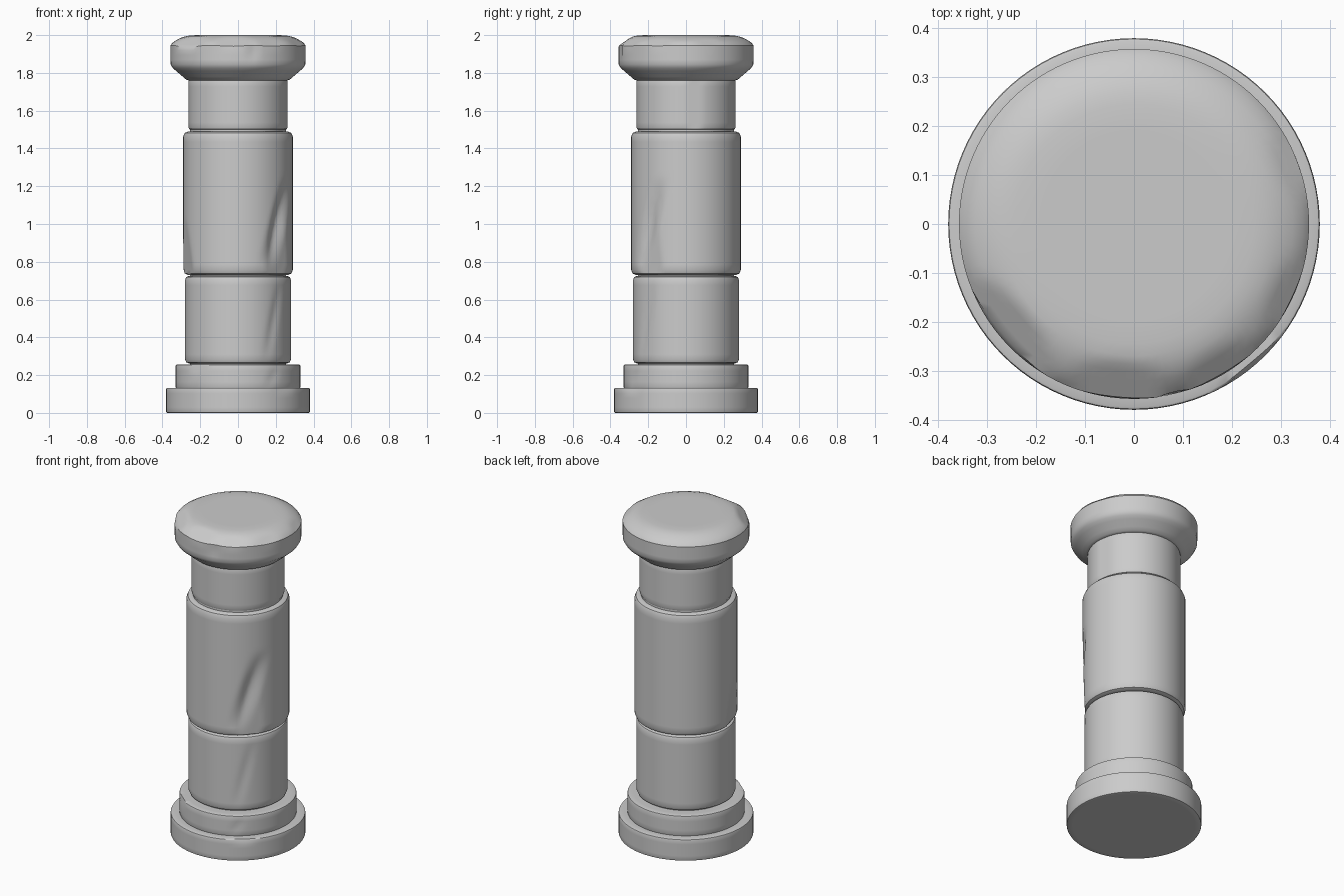
import bpy, math
from mathutils import Vector

if "Cube" in bpy.data.objects:
    bpy.data.objects.remove(bpy.data.objects["Cube"])

SEGS = 96
STEP = 0.03


def resample(profile):
    """Subdivide a (radius, z) profile so chips have vertices to bite into."""
    pts = [profile[0]]
    for (r0, z0), (r1, z1) in zip(profile, profile[1:]):
        n = max(1, math.ceil(math.hypot(r1 - r0, z1 - z0) / STEP))
        pts += [(r0 + (r1 - r0) * i / n, z0 + (z1 - z0) * i / n) for i in range(1, n + 1)]
    return pts


def chip(azimuth, radius, z, tilt=0, twist=0):
    """Flat cut through a point on the surface: tilt aims it up/down, twist sideways."""
    a, b, t = (math.radians(v) for v in (azimuth, azimuth + twist, tilt))
    normal = Vector((math.cos(b) * math.cos(t), math.sin(b) * math.cos(t), math.sin(t)))
    return Vector((radius * math.cos(a), radius * math.sin(a), z)), normal


def lathe(name, profile, chips=(), grooves=()):
    prof = resample(profile)
    verts, rings, faces = [], [], []
    for r, z in prof:
        if r < 1e-6:
            rings.append([len(verts)] * SEGS)
            verts.append(Vector((0, 0, z)))
        else:
            rings.append(list(range(len(verts), len(verts) + SEGS)))
            verts += [Vector((r * math.cos(2 * math.pi * i / SEGS),
                              r * math.sin(2 * math.pi * i / SEGS), z)) for i in range(SEGS)]
    for lo, hi in zip(rings, rings[1:]):
        for i in range(SEGS):
            j = (i + 1) % SEGS
            faces.append(list(dict.fromkeys((lo[i], lo[j], hi[j], hi[i]))))
    # Flatten everything outside each chip plane
    for point, normal in chips:
        for v in verts:
            d = (v - point).dot(normal)
            if d > 0:
                v -= normal * d
    # Shallow slanted gouges: (azimuth0, z0, azimuth1, z1, half width, depth)
    for a0, z0, a1, z1, width, depth in grooves:
        for v in verts:
            t = (v.z - z0) / (z1 - z0)
            r = math.hypot(v.x, v.y)
            if 0 < t < 1 and r > 0.2:
                off = math.degrees(math.atan2(v.y, v.x)) - (a0 + (a1 - a0) * t)
                k = depth * max(0, 1 - abs(off) / width) * math.sin(math.pi * t)
                v.x *= 1 - k / r
                v.y *= 1 - k / r
    mesh = bpy.data.meshes.new(name)
    mesh.from_pydata([v[:] for v in verts], [], faces)
    obj = bpy.data.objects.new(name, mesh)
    bpy.context.collection.objects.link(obj)
    bpy.ops.object.select_all(action='DESELECT')
    obj.select_set(True)
    bpy.context.view_layer.objects.active = obj
    bpy.ops.object.shade_smooth_by_angle(angle=math.radians(35))
    return obj


def drum(r, z0, z1, b):
    """Cylinder profile with rounded rims."""
    c = b * 0.3
    return [(0, z0), (r - b, z0), (r - c, z0 + c), (r, z0 + b),
            (r, z1 - b), (r - c, z1 - c), (r - b, z1), (0, z1)]


# Stepped base
lathe("base_plinth", drum(0.38, 0.0, 0.133, 0.006), [chip(-50, 0.376, 0.12, 25)])
lathe("base_step", drum(0.33, 0.13, 0.256, 0.006),
      [chip(-130, 0.327, 0.22, 10)], [(-62, 0.13, -50, 0.25, 6, 0.006)])

# Shaft drums with narrow joints between them
lathe("joint_core", drum(0.255, 0.25, 1.77, 0.004))
lathe("lower_drum", drum(0.28, 0.262, 0.725, 0.02), [],
      [(-58, 0.27, -38, 0.7, 8, 0.008)])
lathe("middle_drum", drum(0.29, 0.73, 1.49, 0.026),
      [chip(-165, 0.288, 1.0, -4),
       chip(-46, 0.284, 0.95, -2, 4)],
      [(-57, 0.76, -28, 1.24, 13, 0.026)])
lathe("upper_drum", drum(0.262, 1.50, 1.765, 0.01), [chip(10, 0.258, 1.6)])

# Flared capital with a worn, softened top edge
lathe("capital",
      [(0, 1.76), (0.262, 1.76), (0.275, 1.765), (0.345, 1.825), (0.357, 1.845),
       (0.358, 1.945), (0.345, 1.962), (0.305, 1.985), (0.27, 1.996), (0.22, 2.0), (0, 2.0)],
      [chip(-140, 0.32, 1.962, 50), chip(-95, 0.318, 1.967, 55),
       chip(-60, 0.325, 1.967, 50), chip(-25, 0.33, 1.965, 50),
       chip(20, 0.33, 1.966, 52)],
      [(-78, 1.85, -76, 1.99, 6, 0.008)])
